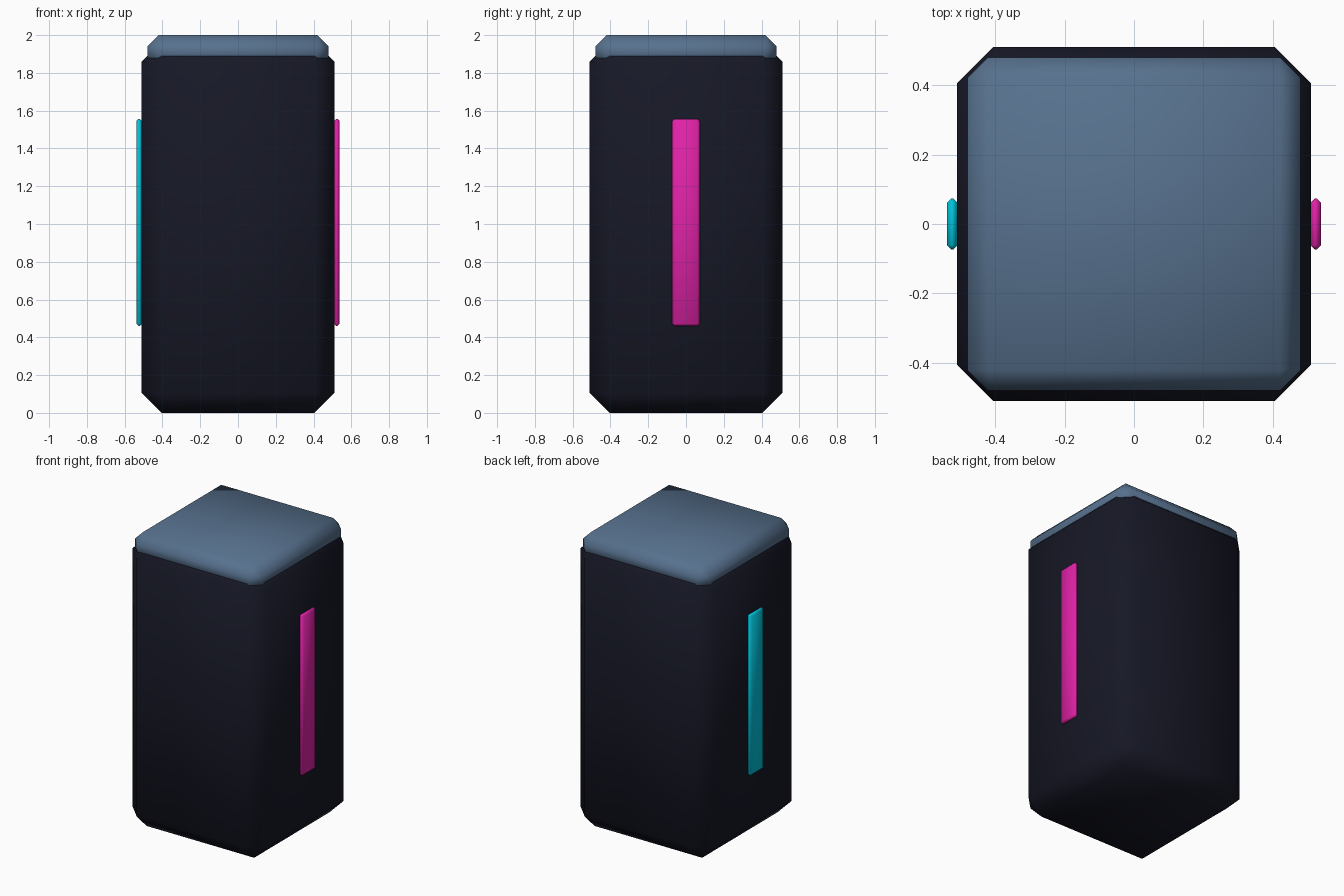
import bpy, bmesh

if "Cube" in bpy.data.objects:
    bpy.data.objects.remove(bpy.data.objects["Cube"])


def material(name, rgb):
    mat = bpy.data.materials.new(name)
    mat.diffuse_color = (*rgb, 1.0)
    mat.use_nodes = True
    mat.node_tree.nodes["Principled BSDF"].inputs["Base Color"].default_value = mat.diffuse_color
    return mat


def chamfered_box(name, low, high, bevel, mat):
    """Smooth-shaded box between two corners with a single-segment bevel."""
    bm = bmesh.new()
    bmesh.ops.create_cube(bm, size=1.0)
    for v in bm.verts:
        v.co = [low[i] if v.co[i] < 0 else high[i] for i in range(3)]
    bmesh.ops.bevel(bm, geom=bm.edges[:], offset=bevel, segments=1,
                    affect='EDGES', profile=0.5)
    bmesh.ops.recalc_face_normals(bm, faces=bm.faces[:])
    for f in bm.faces:
        f.smooth = True
    mesh = bpy.data.meshes.new(name)
    bm.to_mesh(mesh)
    bm.free()
    mesh.materials.append(mat)
    obj = bpy.data.objects.new(name, mesh)
    bpy.context.collection.objects.link(obj)
    return obj


dark = material("dark_shell", (0.008, 0.009, 0.019))
slate = material("slate_blue", (0.095, 0.165, 0.27))
magenta = material("magenta_light", (0.75, 0.016, 0.39))
cyan = material("cyan_light", (0.0, 0.54, 0.70))

# Main body and the lid sunk into its top
chamfered_box("body", (-0.51, -0.51, 0.0), (0.51, 0.51, 1.965), 0.105, dark)
chamfered_box("lid", (-0.48, -0.48, 1.825), (0.48, 0.48, 2.0), 0.06, slate)

# Light strips on both sides
for name, side, mat in (("right_light_strip", 1, magenta),
                        ("left_light_strip", -1, cyan)):
    x = sorted((side * 0.508, side * 0.538))
    chamfered_box(name, (x[0], -0.073, 0.46), (x[1], 0.073, 1.557), 0.012, mat)
